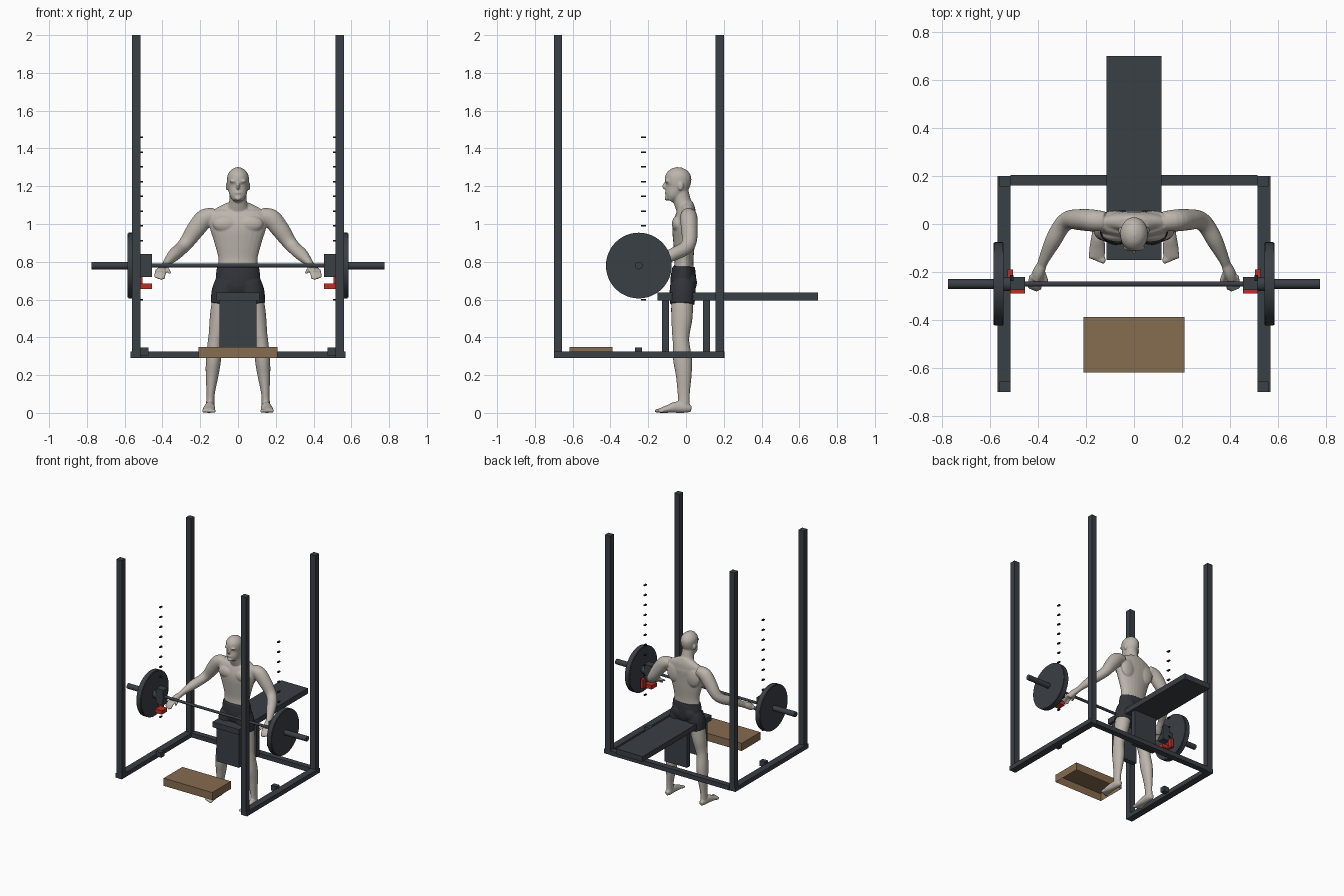
import bpy
import bmesh
import math
from mathutils import Vector, Matrix

cube = bpy.data.objects.get("Cube")
if cube:
    bpy.data.objects.remove(cube, do_unlink=True)


def material(name, r, g, b):
    mat = bpy.data.materials.new(name)
    mat.use_nodes = True
    mat.diffuse_color = (r, g, b, 1)
    shader = mat.node_tree.nodes["Principled BSDF"]
    shader.inputs["Base Color"].default_value = (r, g, b, 1)
    shader.inputs["Roughness"].default_value = 0.7
    return mat


steel = material("dark steel", 0.042, 0.05, 0.06)
cloth = material("shorts cloth", 0.03, 0.033, 0.04)
black = material("black", 0.015, 0.016, 0.018)
wood = material("brown wood", 0.24, 0.15, 0.08)
red = material("red", 0.5, 0.03, 0.02)
skin = material("pale skin", 0.5, 0.46, 0.41)


def finish(name, bm, mat, mirrored=False):
    """Turn a bmesh into an object, optionally mirrored across x."""
    bmesh.ops.recalc_face_normals(bm, faces=bm.faces)
    mesh = bpy.data.meshes.new(name)
    bm.to_mesh(mesh)
    bm.free()
    mesh.materials.append(mat)
    obj = bpy.data.objects.new(name, mesh)
    bpy.context.collection.objects.link(obj)
    if mirrored:
        obj.modifiers.new("Mirror", 'MIRROR')
    return obj


def add_box(bm, xs, ys, zs):
    low, high = (Vector(corner) for corner in zip(xs, ys, zs))
    matrix = Matrix.Translation((low + high) / 2) @ Matrix.Diagonal((*(high - low), 1))
    return bmesh.ops.create_cube(bm, size=1, matrix=matrix)["verts"]


def box(name, xs, ys, zs, mat, mirrored=False):
    bm = bmesh.new()
    add_box(bm, xs, ys, zs)
    return finish(name, bm, mat, mirrored)


BAR_Y, BAR_Z = -0.25, 0.78


def rod(name, x1, x2, radius, mat, mirrored=False, bevel=0):
    """Cylinder along x, on the axis of the bar."""
    bm = bmesh.new()
    matrix = Matrix.Translation(((x1 + x2) / 2, BAR_Y, BAR_Z)) @ Matrix.Rotation(math.pi / 2, 4, 'Y')
    bmesh.ops.create_cone(bm, cap_ends=True, segments=48, radius1=radius, radius2=radius,
                          depth=x2 - x1, matrix=matrix)
    if bevel:
        rims = [e for e in bm.edges if abs(e.verts[0].co.x - e.verts[1].co.x) < bevel]
        bmesh.ops.bevel(bm, geom=rims, offset=bevel, segments=2, affect='EDGES')
    obj = finish(name, bm, mat, mirrored)
    for poly in obj.data.polygons:
        poly.use_smooth = abs(poly.normal.x) < 0.9
    return obj


# Rack frame
rail = (0.29, 0.325)
box("side_rails", (0.515, 0.568), (-0.7, 0.2), rail, steel, True)
box("rear_crossbar", (-0.515, 0.515), (0.16, 0.204), rail, steel)
box("front_uprights", (0.515, 0.56), (-0.7, -0.657), (0.29, 2), steel, True)
box("rear_uprights", (0.515, 0.56), (0.157, 0.2), (0.29, 2), steel, True)
box("rail_blocks", (0.475, 0.52), (-0.27, -0.232), (0.305, 0.345), steel, True)

# Column of height marks
bm = bmesh.new()
for i in range(12):
    z = 0.6 + i * 0.078
    add_box(bm, (0.503, 0.517), (-0.237, -0.212), (z - 0.004, z + 0.004))
finish("height_marks", bm, black, True)

# Barbell with its holders and safety catches
rod("bar", -0.46, 0.46, 0.01, steel)
rod("bar_sleeves", 0.455, 0.775, 0.02, steel, True)
rod("bar_collars", 0.515, 0.545, 0.03, steel, True)
rod("weight_plates", 0.543, 0.585, 0.174, steel, True, bevel=0.004)
box("bar_holders", (0.455, 0.515), (-0.275, -0.22), (0.72, 0.84), steel, True)
box("safety_catches", (0.455, 0.515), (-0.29, -0.225), (0.655, 0.685), red, True)
box("catch_pins", (0.505, 0.528), (-0.225, -0.19), (0.66, 0.73), red, True)

# Bench
box("bench_pad", (-0.115, 0.115), (-0.15, 0.7), (0.595, 0.637), steel)
for name, y in (("bench_front_support", -0.108), ("bench_rear_support", 0.108)):
    box(name, (-0.097, 0.097), (y - 0.019, y + 0.019), (0.325, 0.6), steel)

# Step box, open underneath
bm = bmesh.new()
verts = add_box(bm, (-0.21, 0.21), (-0.618, -0.388), (0.29, 0.35))
bmesh.ops.delete(bm, geom=[f for f in bm.faces if f.normal.z < -0.9], context='FACES_ONLY')
finish("step_box", bm, wood)


def spline(points, steps=4):
    """Smooth rows of numbers with a Catmull-Rom curve."""
    rows = [Vector(p) for p in points]
    rows = [rows[0]] + rows + [rows[-1]]
    out = []
    for a, b, c, d in zip(rows, rows[1:], rows[2:], rows[3:]):
        for k in range(steps):
            t = k / steps
            out.append(b + (c - a) * (t / 2) + (a * 2 - b * 5 + c * 4 - d) * (t * t / 2)
                       + (b * 3 - a - c * 3 + d) * (t ** 3 / 2))
    return out + [rows[-1]]


def loft(bm, points, side=1, up=(0, 1, 0), sides=24):
    """Skin ellipses given as x, y, z, width radius, depth radius."""
    rows = spline(points)
    rings = []
    for i, row in enumerate(rows):
        ahead, behind = rows[min(i + 1, len(rows) - 1)], rows[max(i - 1, 0)]
        along = Vector((ahead - behind)[:3]).normalized()
        across = Vector(up).cross(along).normalized()
        deep = along.cross(across)
        ring = []
        for k in range(sides):
            turn = math.tau * k / sides
            co = Vector(row[:3]) + across * row[3] * math.cos(turn) + deep * row[4] * math.sin(turn)
            ring.append(bm.verts.new((co.x * side, co.y, co.z)))
        rings.append(ring)
    for a, b in zip(rings, rings[1:]):
        for k in range(sides):
            n = (k + 1) % sides
            bm.faces.new((a[k], a[n], b[n], b[k]))
    bm.faces.new(rings[0])
    bm.faces.new(rings[-1])


def ball(bm, center, radii):
    matrix = Matrix.Translation(center) @ Matrix.Diagonal((*radii, 1))
    bmesh.ops.create_uvsphere(bm, u_segments=20, v_segments=12, radius=1, matrix=matrix)


def organic(name, bm, mat, smoothing):
    """Fuse overlapping volumes into one smooth skin."""
    obj = finish(name, bm, mat)
    remesh = obj.modifiers.new("Fuse", 'REMESH')
    remesh.mode = 'VOXEL'
    remesh.voxel_size = 0.0048
    remesh.use_smooth_shade = True
    smooth = obj.modifiers.new("Soften", 'SMOOTH')
    smooth.iterations = smoothing
    return obj


# Figure: torso, neck and head
bm = bmesh.new()
loft(bm, [(0, -0.02, 0.63, 0.09, 0.05), (0, -0.015, 0.7, 0.108, 0.06), (0, -0.012, 0.77, 0.105, 0.052),
          (0, -0.01, 0.82, 0.104, 0.05), (0, -0.01, 0.9, 0.125, 0.057), (0, -0.01, 0.98, 0.15, 0.062),
          (0, 0, 1.04, 0.16, 0.056), (0, 0.008, 1.075, 0.13, 0.042), (0, 0, 1.11, 0.06, 0.036)])
loft(bm, [(0, 0, 1.06, 0.065, 0.045), (0, -0.02, 1.12, 0.047, 0.046), (0, -0.035, 1.18, 0.044, 0.046)])
loft(bm, [(0, -0.088, 1.125, 0.024, 0.02), (0, -0.073, 1.15, 0.043, 0.041), (0, -0.05, 1.19, 0.053, 0.06),
          (0, -0.043, 1.225, 0.058, 0.07), (0, -0.04, 1.26, 0.055, 0.066),
          (0, -0.038, 1.287, 0.036, 0.044), (0, -0.037, 1.3, 0.01, 0.014)])
ball(bm, (0, -0.112, 1.2), (0.009, 0.014, 0.018))
ball(bm, (0, -0.101, 1.165), (0.02, 0.012, 0.008))
ball(bm, (0, -0.1, 1.136), (0.018, 0.014, 0.013))

for side in (1, -1):
    # Ears, brows, chest, shoulder blades
    ball(bm, (side * 0.057, -0.028, 1.2), (0.008, 0.015, 0.023))
    ball(bm, (side * 0.024, -0.1, 1.227), (0.022, 0.012, 0.008))
    ball(bm, (side * 0.066, -0.045, 1), (0.068, 0.03, 0.044))
    ball(bm, (side * 0.08, 0.03, 0.99), (0.06, 0.026, 0.075))

    # Arm
    loft(bm, [(0.12, 0.012, 1.05, 0.035, 0.04), (0.175, 0.015, 1.03, 0.05, 0.046),
              (0.225, 0.018, 0.97, 0.048, 0.044), (0.27, 0.017, 0.905, 0.039, 0.039),
              (0.303, -0.01, 0.868, 0.035, 0.037), (0.337, -0.07, 0.838, 0.034, 0.034),
              (0.372, -0.14, 0.8, 0.022, 0.025), (0.386, -0.175, 0.778, 0.018, 0.022)], side)

    # Hand with fingers and thumb
    loft(bm, [(0.382, -0.165, 0.785, 0.018, 0.021), (0.397, -0.2, 0.768, 0.023, 0.027),
              (0.41, -0.23, 0.748, 0.02, 0.027)], side)
    for k in range(4):
        x = 0.387 + 0.014 * k
        bend = 0.005 * abs(k - 1)
        loft(bm, [(x, -0.215, 0.755, 0.009, 0.009), (x + 0.004, -0.258 + bend, 0.738, 0.009, 0.009),
                  (x + 0.006, -0.278 + bend, 0.705 + bend, 0.007, 0.007)], side, sides=12)
    loft(bm, [(0.385, -0.19, 0.77, 0.011, 0.011), (0.37, -0.225, 0.755, 0.01, 0.01),
              (0.361, -0.256, 0.74, 0.007, 0.007)], side, sides=12)

    # Leg
    loft(bm, [(0.062, -0.015, 0.67, 0.05, 0.056), (0.085, -0.02, 0.58, 0.054, 0.058),
              (0.1, -0.022, 0.5, 0.05, 0.056), (0.113, -0.027, 0.42, 0.042, 0.047),
              (0.122, -0.026, 0.37, 0.039, 0.044), (0.13, -0.018, 0.28, 0.04, 0.05),
              (0.137, -0.012, 0.2, 0.034, 0.042), (0.145, -0.012, 0.1, 0.022, 0.032),
              (0.148, -0.01, 0.02, 0.023, 0.03)], side)

    # Foot and toes
    loft(bm, [(0.148, 0.028, 0.02, 0.014, 0.016), (0.148, 0, 0.026, 0.023, 0.026),
              (0.15, -0.05, 0.03, 0.027, 0.03), (0.153, -0.1, 0.02, 0.033, 0.02),
              (0.155, -0.14, 0.012, 0.034, 0.012)], side, up=(0, 0, 1))
    for k in range(5):
        ball(bm, (side * (0.128 + 0.0135 * k), -0.15 + 0.005 * k, 0.011),
             (0.01 - 0.0006 * k, 0.017, 0.011))
organic("figure_body", bm, skin, 4)

# Shorts: waist, legs and seat
bm = bmesh.new()
loft(bm, [(0, -0.02, 0.62, 0.08, 0.05), (0, -0.016, 0.66, 0.115, 0.066), (0, -0.014, 0.72, 0.118, 0.067),
          (0, -0.012, 0.775, 0.111, 0.059)])
for side in (1, -1):
    loft(bm, [(0.06, -0.016, 0.69, 0.062, 0.066), (0.073, -0.018, 0.64, 0.067, 0.069),
              (0.083, -0.02, 0.575, 0.062, 0.065)], side)
    ball(bm, (side * 0.05, 0.02, 0.69), (0.05, 0.038, 0.055))
organic("figure_shorts", bm, cloth, 2)
